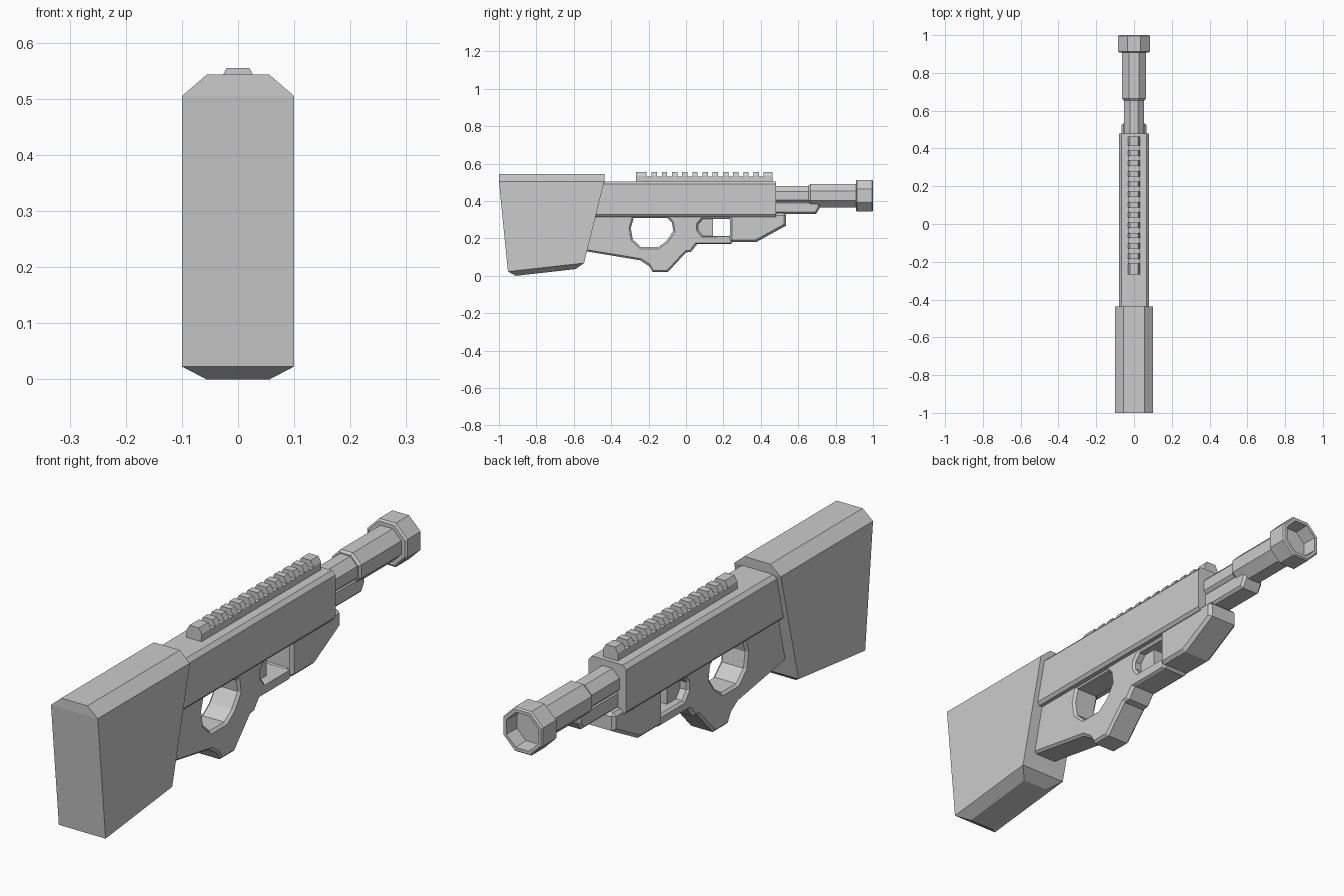
import bpy, bmesh, math

cube = bpy.data.objects.get("Cube")
if cube:
    bpy.data.objects.remove(cube, do_unlink=True)

# Single plain grey material
grey = bpy.data.materials.new("plain grey")
grey.use_nodes = True
COLOUR = (0.6, 0.6, 0.6, 1)
grey.diffuse_color = COLOUR
for node in grey.node_tree.nodes:
    if node.type == 'BSDF_PRINCIPLED':
        node.inputs["Base Color"].default_value = COLOUR


def loft(name, rings):
    """Skin equal-length rings of points and cap both ends."""
    bm = bmesh.new()
    loops = [[bm.verts.new(p) for p in ring] for ring in rings]
    n = len(loops[0])
    for a, b in zip(loops, loops[1:]):
        for i in range(n):
            j = (i + 1) % n
            bm.faces.new((a[i], a[j], b[j], b[i]))
    bm.faces.new(loops[0])
    bm.faces.new(loops[-1])
    bmesh.ops.recalc_face_normals(bm, faces=bm.faces)
    mesh = bpy.data.meshes.new(name)
    bm.to_mesh(mesh)
    bm.free()
    mesh.materials.append(grey)
    obj = bpy.data.objects.new(name, mesh)
    bpy.context.collection.objects.link(obj)
    return obj


def side_profile(name, points, half_width):
    """Extrude a (y, z) outline across x."""
    return loft(name, [[(x, y, z) for y, z in points] for x in (-half_width, half_width)])


def section(name, half_points, y0, y1):
    """Extrude a mirrored (x, z) half section along y."""
    full = half_points + [(-x, z) for x, z in reversed(half_points)]
    return loft(name, [[(x, y, z) for x, z in full] for y in (y0, y1)])


def tube(name, stations, z=0.428):
    """Octagonal turned part from (y, distance to flat) stations."""
    rings = []
    for y, flat in stations:
        r = flat / math.cos(math.pi / 8)
        angles = [(k + 0.5) * math.pi / 4 for k in range(8)]
        rings.append([(r * math.cos(a), y, z + r * math.sin(a)) for a in angles])
    return loft(name, rings)


def chamfer(obj, width, angle=75):
    mod = obj.modifiers.new("chamfer", 'BEVEL')
    mod.width = width
    mod.segments = 1
    mod.limit_method = 'ANGLE'
    mod.angle_limit = math.radians(angle)


def cut(obj, cutters):
    """Cut holes, keep the resulting mesh and discard the cutters."""
    for c in cutters:
        mod = obj.modifiers.new("hole", 'BOOLEAN')
        mod.object = c
        mod.operation = 'DIFFERENCE'
        mod.solver = 'EXACT'
    graph = bpy.context.evaluated_depsgraph_get()
    graph.update()
    mesh = bpy.data.meshes.new_from_object(obj.evaluated_get(graph))
    obj.modifiers.clear()
    obj.data = mesh
    for c in cutters:
        bpy.data.objects.remove(c, do_unlink=True)


# Rear stock: tapering box with chamfered top and bottom
def stock_ring(x, back, front):
    return [(-x, *back), (x, *back), (x, *front), (-x, *front)]


loft("stock", [
    stock_ring(0.056, (-1, 0.543), (-0.435, 0.543)),
    stock_ring(0.1, (-1, 0.505), (-0.437, 0.505)),
    stock_ring(0.1, (-0.952, 0.023), (-0.545, 0.068)),
    stock_ring(0.056, (-0.91, 0), (-0.59, 0.036)),
])

# Main body with trimmed corners
section("receiver", [(0.08, 0.327), (0.08, 0.49), (0.066, 0.505)][::-1]
        + [(0.07, 0.315)], -0.5, 0.48)

# Lower frame with thumb hole and finger hole
frame = side_profile("lower_frame", [
    (-0.6, 0.142), (-0.245, 0.083), (-0.195, 0.05), (-0.178, 0.02), (-0.097, 0.02),
    (0.0, 0.125), (0.027, 0.128), (0.06, 0.17), (0.24, 0.17), (0.27, 0.2),
    (0.27, 0.34), (-0.6, 0.34)], 0.055)
thumb_hole = side_profile("thumb_cutter", [
    (-0.28, 0.308), (-0.295, 0.255), (-0.285, 0.195), (-0.24, 0.153), (-0.15, 0.153),
    (-0.105, 0.185), (-0.068, 0.24), (-0.075, 0.285), (-0.1, 0.308)], 0.2)
finger_hole = side_profile("finger_cutter", [
    (0.09, 0.305), (0.065, 0.275), (0.065, 0.245), (0.09, 0.213),
    (0.24, 0.213), (0.24, 0.305)], 0.2)
cut(frame, [thumb_hole, finger_hole])
chamfer(frame, 0.012)

side_profile("trigger", [(0.05, 0.2), (0.145, 0.2), (0.145, 0.315), (0.05, 0.315)], 0.02)

# Front hand block
block = side_profile("fore_grip", [
    (0.235, 0.18), (0.375, 0.18), (0.535, 0.268), (0.535, 0.335), (0.235, 0.335)], 0.067)
chamfer(block, 0.012)

# Lug under the barrel
lug = side_profile("barrel_lug", [
    (0.45, 0.33), (0.695, 0.33), (0.715, 0.362), (0.715, 0.4), (0.45, 0.4)], 0.045)
chamfer(lug, 0.01)

# Barrel, sleeve and hollow muzzle
tube("barrel", [(0.46, 0.052), (0.67, 0.052)])
tube("barrel_sleeve", [(0.655, 0.056), (0.665, 0.063), (0.92, 0.063)])
tube("muzzle", [(0.908, 0.078), (0.914, 0.085), (0.994, 0.085), (1, 0.08),
                (1, 0.068), (0.94, 0.064)])

# Top rail: base strip, with raised teeth between even notches
section("rail_base", [(0.032, 0.53), (0.032, 0.5)], -0.268, 0.462)
PITCH, NOTCH, COUNT = 0.0545, 0.026, 12
FIRST = -0.21
starts = [-0.268] + [FIRST + i * PITCH + NOTCH for i in range(COUNT)]
ends = [FIRST + i * PITCH for i in range(COUNT)] + [0.462]
for i, (y0, y1) in enumerate(zip(starts, ends)):
    section(f"rail_tooth_{i + 1}", [(0.02, 0.555), (0.032, 0.534), (0.032, 0.525)], y0, y1)
